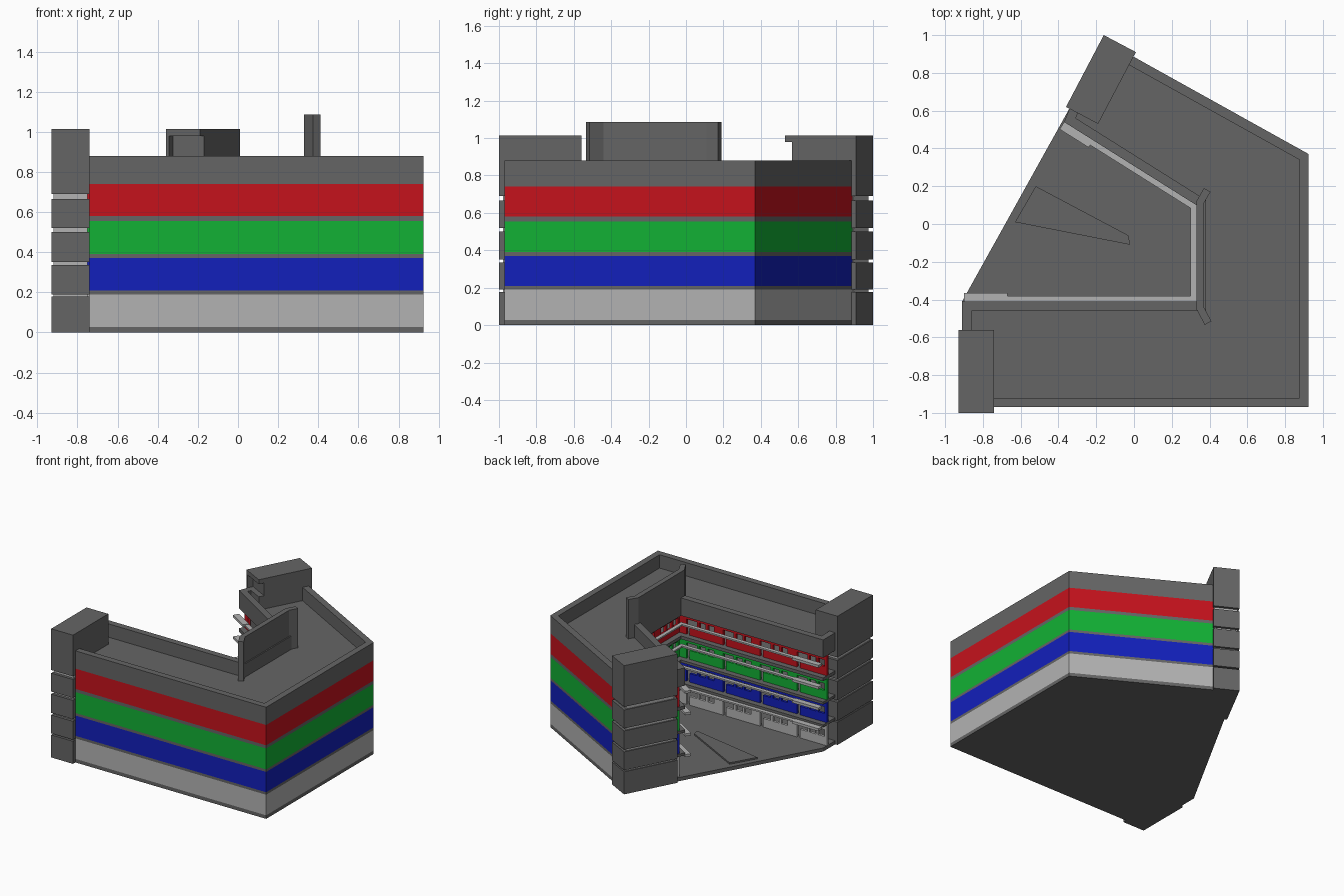
import bpy, bmesh
from mathutils import Vector as V

if "Cube" in bpy.data.objects:
    bpy.data.objects.remove(bpy.data.objects["Cube"])


def material(name, *rgb):
    m = bpy.data.materials.new(name)
    m.diffuse_color = (*rgb, 1)
    m.use_nodes = True
    m.node_tree.nodes["Principled BSDF"].inputs["Base Color"].default_value = m.diffuse_color
    return m


GREY = material("grey", 0.13, 0.13, 0.13)
LIGHT = material("light_grey", 0.45, 0.45, 0.45)
BLUE = material("blue", 0.006, 0.014, 0.5)
GREEN = material("green", 0.006, 0.44, 0.035)
RED = material("red", 0.56, 0.006, 0.012)


def build(name, parts, mat=GREY):
    """One object from vertical prisms given as (plan points, z0, z1)."""
    bm = bmesh.new()
    for pts, z0, z1 in parts:
        lo = [bm.verts.new((p[0], p[1], z0)) for p in pts]
        hi = [bm.verts.new((p[0], p[1], z1)) for p in pts]
        bm.faces.new(lo[::-1])
        bm.faces.new(hi)
        for i in range(len(pts)):
            j = (i + 1) % len(pts)
            bm.faces.new((lo[i], lo[j], hi[j], hi[i]))
    bmesh.ops.recalc_face_normals(bm, faces=bm.faces[:])
    me = bpy.data.meshes.new(name)
    bm.to_mesh(me)
    bm.free()
    me.materials.append(mat)
    ob = bpy.data.objects.new(name, me)
    bpy.context.collection.objects.link(ob)
    return ob


def offset(path, w):
    """Shift an open path to its left by w with mitred corners."""
    path = [V(p) for p in path]
    dirs = [(b - a).normalized() for a, b in zip(path, path[1:])]
    nor = [V((-d.y, d.x)) for d in dirs]
    out = []
    for i, p in enumerate(path):
        a, b = nor[max(i - 1, 0)], nor[min(i, len(nor) - 1)]
        out.append(p + (a + b) * (w / (1 + a.dot(b))))
    return out


def strip(path, w):
    return [V(p) for p in path] + offset(path, w)[::-1]


# Plan lines: street side, courtyard side and the two stair tower notches
outer = [(-0.74, -0.97), (0.925, -0.97), (0.925, 0.37), (-0.01, 0.89)]
inner = [(-0.91, -0.41), (0.33, -0.41), (0.33, 0.10), (-0.37, 0.54)]
end_a = [(-0.91, -0.56), (-0.74, -0.56)]
end_b = [(-0.19, 0.54), (-0.34, 0.615)]
ring = end_a + outer + end_b + inner[::-1]

# Ground slab with courtyard and low ramp
build("ground_slab", [(end_a + outer + end_b + [inner[0]], 0, 0.028)])
build("courtyard_ramp", [([(-0.52, 0.2), (-0.63, 0.01), (-0.02, -0.11),
                           (-0.03, -0.06)], 0.02, 0.04)])

# Floor slabs and flat roof
for i, (z0, z1) in enumerate([(0.19, 0.21), (0.37, 0.39), (0.555, 0.58), (0.74, 0.775)]):
    build(f"floor_slab_{i + 1}", [(ring, z0, z1)])


def window_wall(z0, z1):
    """Courtyard wall pieces: posts, sills, mullions and a header."""
    h = z1 - z0
    line = offset(inner, -0.045)
    parts = [(strip(line, -0.02), z1 - 0.25 * h, z1)]
    for p, q in zip(line, line[1:]):
        length = (q - p).length
        n = max(1, round(length / 0.36))
        m = length / n
        u = (q - p).normalized()

        def piece(a, b, top):
            parts.append((strip([p + u * a, p + u * b], -0.02), z0, z0 + top * h))

        for k in range(n):
            s = k * m
            piece(s, s + 0.235, 0.42)
            for x in (0, 0.075, 0.15):
                piece(s + x, s + x + 0.02, 0.75)
            piece(s + m - 0.06, s + m, 0.75)
    return parts


# Storeys: coloured street walls and courtyard window walls
storeys = [("ground", 0.028, 0.19, LIGHT), ("blue", 0.21, 0.37, BLUE),
           ("green", 0.39, 0.555, GREEN), ("red", 0.58, 0.74, RED)]
for name, z0, z1, mat in storeys:
    build(name + "_street_wall", [(strip(outer, 0.05), z0, z1)], mat)
    build(name + "_window_wall", window_wall(z0, z1), mat)

# Roof parapets
build("street_parapet", [(strip(outer, 0.05), 0.74, 0.88)])
build("courtyard_parapet", [(strip([end_a[0]] + inner + [end_b[1]], -0.05), 0.74, 0.88)])

# Tall roof screen with splayed ends
screen = [(0.41, -0.515), (0.37, -0.44), (0.37, 0.11), (0.405, 0.17)]
build("roof_screen", [(strip(screen, 0.04), 0.77, 1.085)])

# Light canopies along the courtyard, wider at both wing ends
canopy = [(-0.9, -0.41)] + inner[1:]
for i, z in enumerate((0.178, 0.342, 0.508, 0.678)):
    tip = V(canopy[3]).lerp(V(canopy[2]), 0.22)
    build(f"canopy_{i + 1}", [(strip(canopy, 0.03), z, z + 0.012),
                              (strip([canopy[0], (-0.67, -0.41)], 0.045), z - 0.004, z + 0.016),
                              (strip([tip, canopy[3]], 0.045), z - 0.004, z + 0.016)], LIGHT)

# Stair towers: stacked blocks over light recessed joints
towers = {"front": [(-0.93, -0.56), (-0.74, -0.56), (-0.74, -1.0), (-0.93, -1.0)],
          "back": [(-0.36, 0.62), (-0.19, 0.53), (0.01, 0.91), (-0.16, 1.0)]}
levels = [(0, 0.178), (0.19, 0.335), (0.352, 0.5), (0.52, 0.665), (0.69, 0.88)]
for name, quad in towers.items():
    quad = [V(p) for p in quad]
    mid = sum(quad, V((0, 0))) / 4
    parts = [(quad, a, b) for a, b in levels]
    if name == "back":
        # roof room with a sheltered recess facing the courtyard
        a, b, c, d = quad
        parts += [([a.lerp(d, 0.1), b.lerp(c, 0.1), c, d], 0.88, 0.98),
                  ([a, a.lerp(b, 0.1), d.lerp(c, 0.1), d], 0.88, 0.98),
                  (quad, 0.98, 1.015)]
    else:
        parts[-1] = (quad, 0.69, 1.015)
    build(name + "_tower", parts)
    core = [mid + (p - mid) * 0.9 for p in quad]
    build(name + "_tower_joints", [(core, a[1] - 0.002, b[0] + 0.002)
                                   for a, b in zip(levels, levels[1:])], LIGHT)
